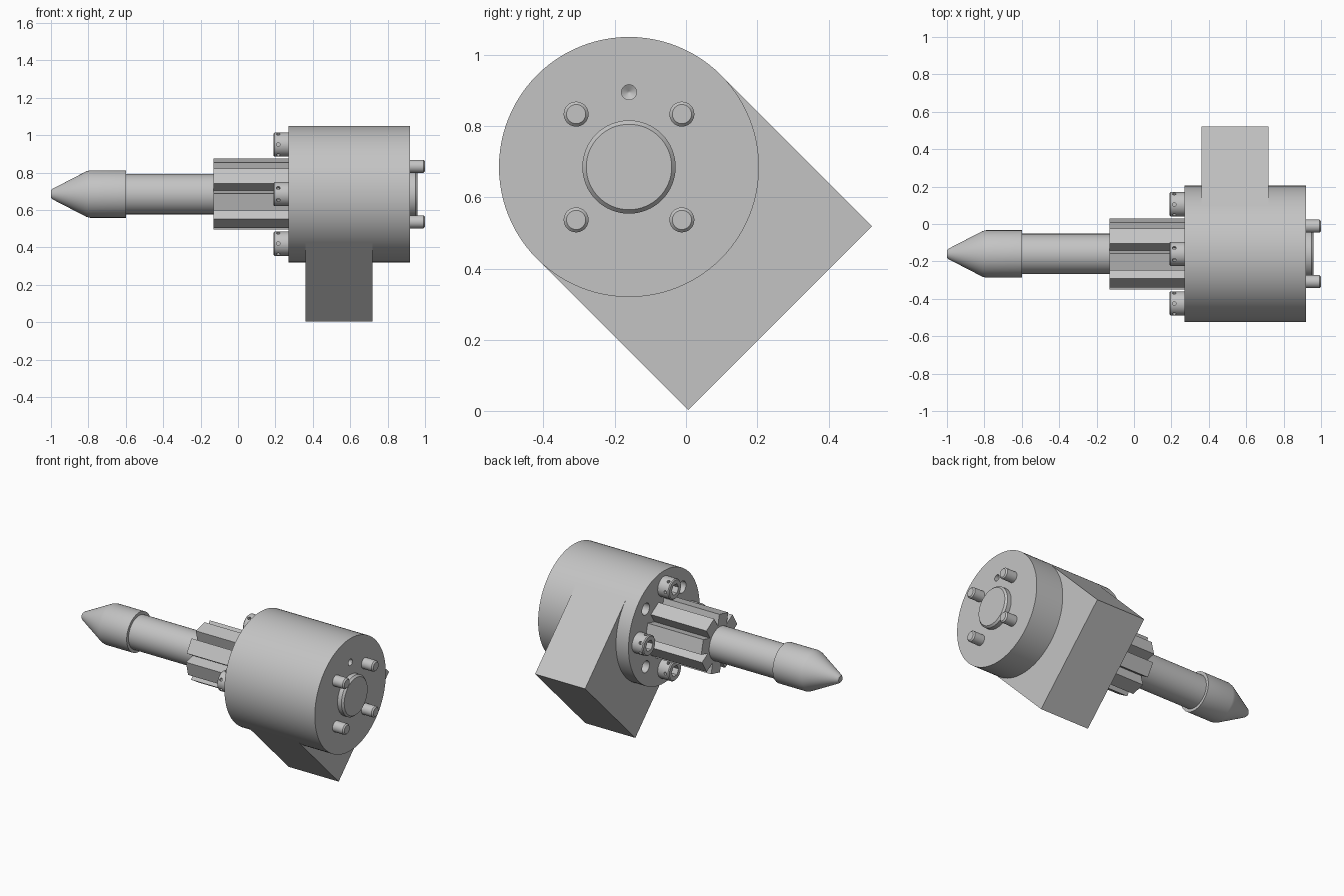
import bpy, bmesh, math
from mathutils import Matrix, Vector

if "Cube" in bpy.data.objects:
    bpy.data.objects.remove(bpy.data.objects["Cube"], do_unlink=True)

AXIS = Vector((0, -0.16, 0.685))   # the main axis runs along x through this point
FACE, BACK = 0.27, 0.92            # ends of the drum

grey = bpy.data.materials.new("machined_grey")
grey.use_nodes = True
colour = (0.55, 0.55, 0.55, 1)
grey.diffuse_color = colour
grey.node_tree.nodes["Principled BSDF"].inputs["Base Color"].default_value = colour


def polar(radius, degrees, x=0):
    """Point on a circle around the x axis."""
    a = math.radians(degrees)
    return Vector((x, radius * math.cos(a), radius * math.sin(a)))


def lathe(bm, profile, centre=AXIS, sides=64):
    """Closed solid turned about x from (x, radius) pairs."""
    rings = []
    for x, r in profile:
        rings.append([bm.verts.new(centre + polar(r, 360 * i / sides, x)) for i in range(sides)])
    for a, b in zip(rings, rings[1:]):
        for i in range(sides):
            j = (i + 1) % sides
            bm.faces.new((a[i], a[j], b[j], b[i]))
    bm.faces.new(rings[0])
    bm.faces.new(rings[-1])


def block(bm, size, centre, degrees):
    """Box offset from the main axis, then turned about it."""
    m = (Matrix.Translation(AXIS) @ Matrix.Rotation(math.radians(degrees), 4, 'X')
         @ Matrix.Translation(centre) @ Matrix.Diagonal((*size, 1)))
    bmesh.ops.create_cube(bm, size=1, matrix=m)


def finish(name, bm, cutter=None):
    bmesh.ops.recalc_face_normals(bm, faces=bm.faces)
    mesh = bpy.data.meshes.new(name)
    bm.to_mesh(mesh)
    bm.free()
    mesh.materials.append(grey)
    ob = bpy.data.objects.new(name, mesh)
    bpy.context.collection.objects.link(ob)
    if cutter:
        mod = ob.modifiers.new("holes", 'BOOLEAN')
        mod.operation, mod.solver, mod.object = 'DIFFERENCE', 'EXACT', cutter
        deps = bpy.context.evaluated_depsgraph_get()
        cut = bpy.data.meshes.new_from_object(ob.evaluated_get(deps))
        ob.modifiers.clear()
        ob.data = cut
        bpy.data.objects.remove(cutter, do_unlink=True)
    bpy.ops.object.select_all(action='DESELECT')
    ob.select_set(True)
    bpy.context.view_layer.objects.active = ob
    bpy.ops.object.shade_smooth_by_angle(angle=math.radians(25))
    return ob


# Drum with four blind holes in the front face and a drilled dimple behind
holes = bmesh.new()
for k in range(4):
    lathe(holes, [(FACE - 0.05, 0.038), (FACE + 0.12, 0.038)], AXIS + polar(0.265, 45 + 90 * k), 32)
lathe(holes, [(BACK + 0.02, 0.021), (BACK - 0.03, 0.021), (BACK - 0.042, 0.002)], AXIS + polar(0.21, 90), 24)
cutter = finish("hole_cutter", holes)
cutter.hide_render = True
bm = bmesh.new()
lathe(bm, [(FACE, 0.365), (BACK, 0.365)], sides=96)
finish("drum", bm, cutter)

# Square mounting block leaning out of the drum at 45 degrees
bm = bmesh.new()
block(bm, (0.36, 0.6, 0.73), (0.54, 0.3, 0), -45)
finish("mounting_block", bm)

# Shaft and its pointed tip
bm = bmesh.new()
lathe(bm, [(-0.7, 0.108), (FACE + 0.02, 0.108)])
finish("shaft", bm)
bm = bmesh.new()
lathe(bm, [(-1, 0.02), (-0.99, 0.029), (-0.81, 0.122), (-0.79, 0.127), (-0.6, 0.127)])
finish("pointed_tip", bm)

# Eight radial ribs round the shaft
for k in range(8):
    bm = bmesh.new()
    block(bm, (0.41, 0.113, 0.093), (0.075, 0.127, 0), 13.5 + 45 * k)
    finish("radial_rib_%d" % (k + 1), bm)

# Four socket screws with six small cross holes in each head
for k in range(4):
    spot = AXIS + polar(0.265, 90 * k)
    cut = bmesh.new()
    lathe(cut, [(0.17, 0.036), (0.24, 0.036)], spot, 6)
    for i in range(6):
        turn = 90 * k + 30 + 60 * i
        m = (Matrix.Translation(spot + polar(0.062, turn, 0.215))
             @ polar(1, turn).to_track_quat('Z', 'Y').to_matrix().to_4x4())
        bmesh.ops.create_cone(cut, cap_ends=True, segments=12, radius1=0.01, radius2=0.01, depth=0.03, matrix=m)
    cutter = finish("socket_cutter", cut)
    cutter.hide_render = True
    bm = bmesh.new()
    lathe(bm, [(0.19, 0.059), (0.196, 0.065), (FACE + 0.005, 0.065)], spot, 48)
    finish("socket_screw_%d" % (k + 1), bm, cutter)

# Chamfered boss and four locating pins on the rear face
bm = bmesh.new()
lathe(bm, [(BACK - 0.02, 0.131), (0.948, 0.131), (0.96, 0.12)])
finish("rear_boss", bm)
for k in range(4):
    bm = bmesh.new()
    lathe(bm, [(BACK - 0.02, 0.035), (0.992, 0.035), (1, 0.027)], AXIS + polar(0.21, 45 + 90 * k), 32)
    finish("locating_pin_%d" % (k + 1), bm)
